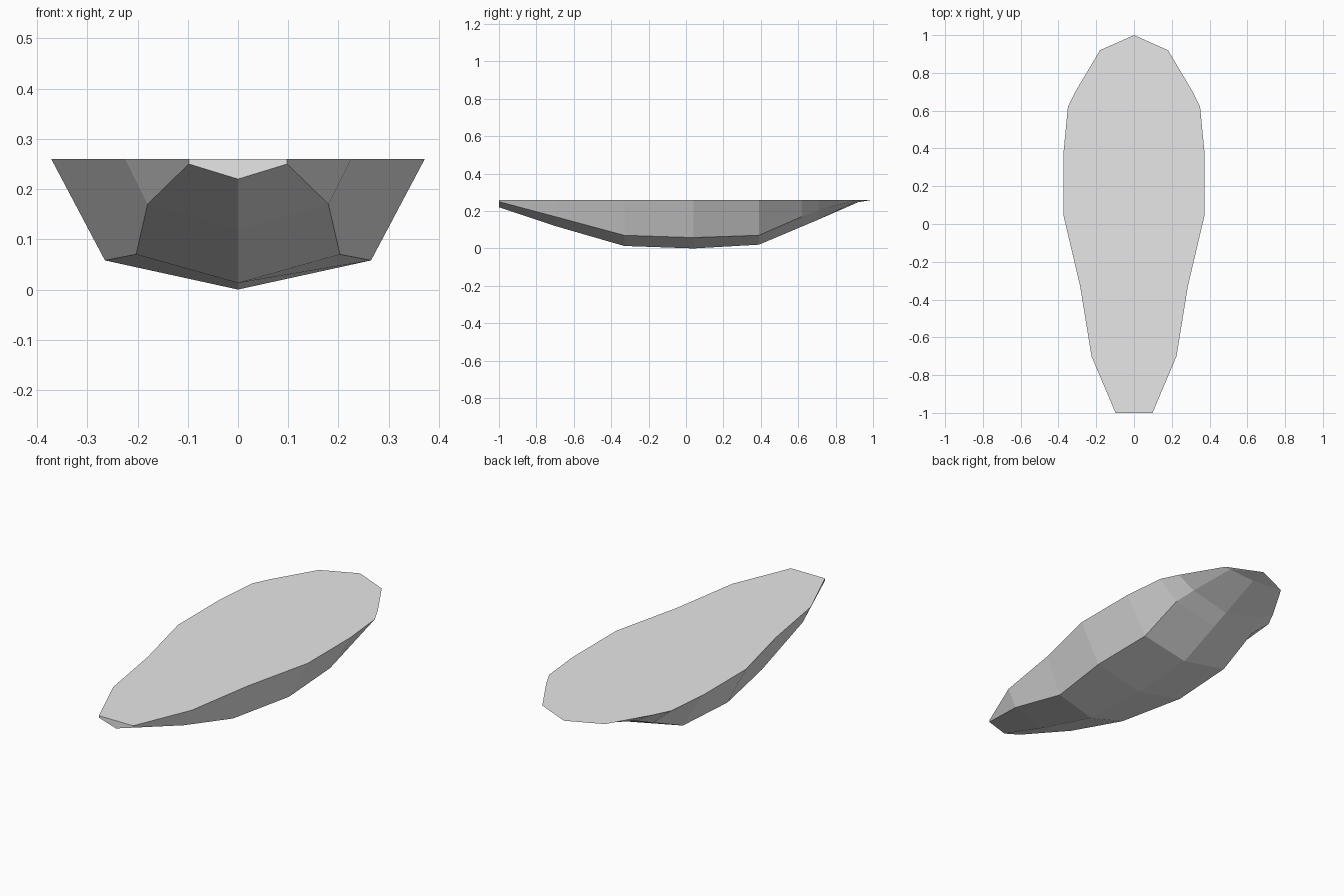
import bpy
import bmesh

if "Cube" in bpy.data.objects:
    bpy.data.objects.remove(bpy.data.objects["Cube"], do_unlink=True)

DECK_Z = 0.26

# Stations from stern to bow: y, deck half width, chine half width, chine z, keel z
STATIONS = [
    (-1.00, 0.098, 0.098, 0.25, 0.22),
    (-0.70, 0.225, 0.18, 0.17, 0.12),
    (-0.33, 0.285, 0.203, 0.07, 0.013),
    (0.04, 0.372, 0.265, 0.058, 0.0),
    (0.39, 0.372, 0.255, 0.07, 0.02),
    (0.62, 0.35, 0.245, 0.17, 0.117),
    (0.71, 0.305, 0.21, 0.205, 0.155),
    (0.92, 0.18, 0.15, 0.256, 0.247),
]

# Single grey colour
grey = bpy.data.materials.new("plain_grey")
grey.use_nodes = True
colour = (0.8, 0.8, 0.8, 1.0)
grey.diffuse_color = colour
grey.node_tree.nodes["Principled BSDF"].inputs["Base Color"].default_value = colour

# Cross-sections running from one deck edge under the keel to the other
bm = bmesh.new()
sections = []
for y, deck, chine, chine_z, keel_z in STATIONS:
    profile = [(-deck, DECK_Z), (-chine, chine_z), (0, keel_z), (chine, chine_z), (deck, DECK_Z)]
    sections.append([bm.verts.new((x, y, z)) for x, z in profile])

# Side and bottom panels
for a, b in zip(sections, sections[1:]):
    for i in range(4):
        bm.faces.new((a[i], a[i + 1], b[i + 1], b[i]))

# Flat transom, pointed bow and level deck
bm.faces.new(sections[0])
tip = bm.verts.new((0, 1, DECK_Z))
last = sections[-1]
for i in range(4):
    bm.faces.new((last[i], last[i + 1], tip))
bm.faces.new([s[0] for s in sections] + [tip] + [s[-1] for s in reversed(sections)])

bmesh.ops.recalc_face_normals(bm, faces=bm.faces)
mesh = bpy.data.meshes.new("hull")
bm.to_mesh(mesh)
bm.free()
mesh.materials.append(grey)
hull = bpy.data.objects.new("hull", mesh)
bpy.context.collection.objects.link(hull)
